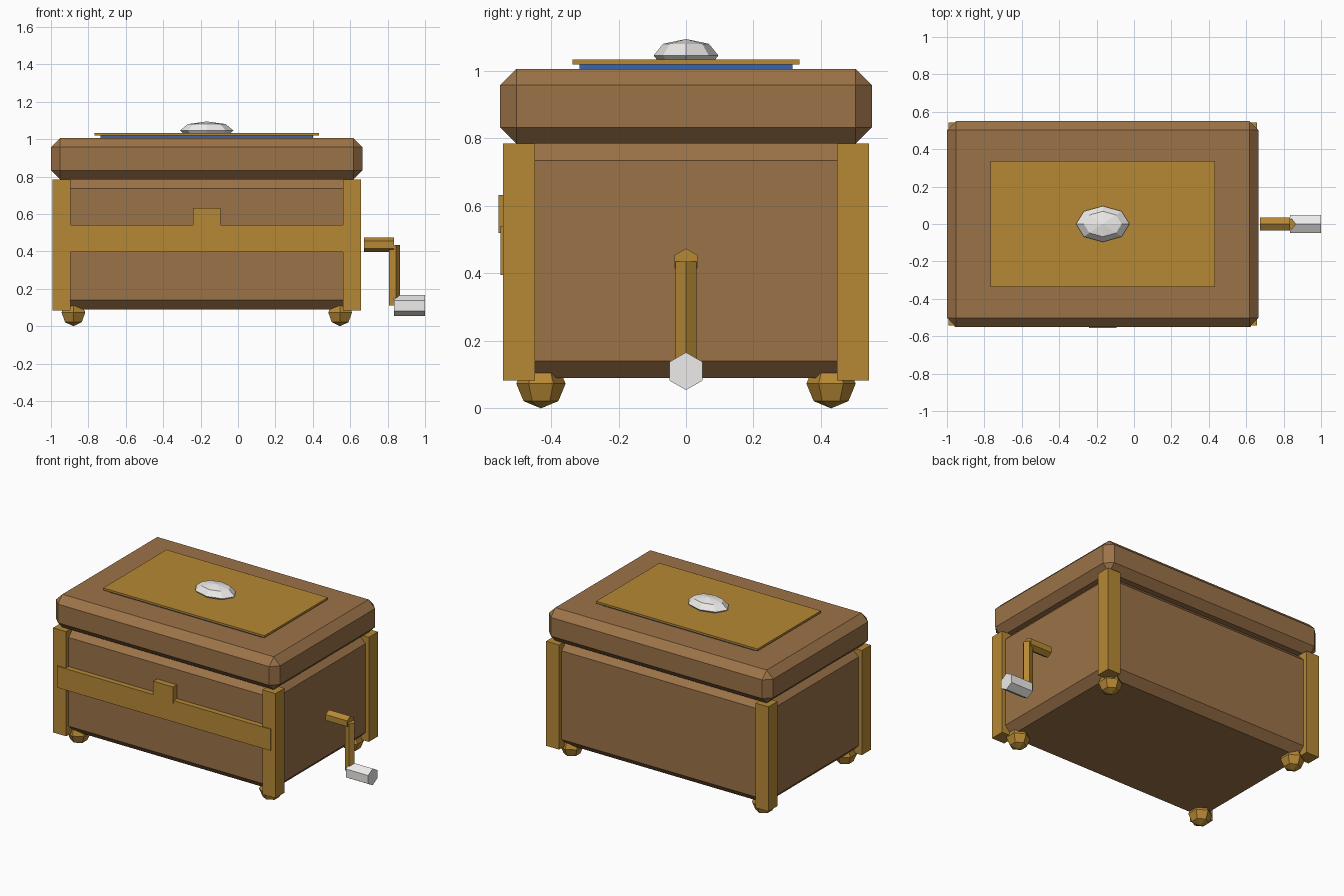
import bpy, bmesh
from math import pi
from mathutils import Matrix, Vector

if "Cube" in bpy.data.objects:
    bpy.data.objects.remove(bpy.data.objects["Cube"])


def material(name, r, g, b):
    m = bpy.data.materials.new(name)
    m.diffuse_color = (r, g, b, 1)
    m.use_nodes = True
    m.node_tree.nodes["Principled BSDF"].inputs["Base Color"].default_value = m.diffuse_color
    return m


WOOD = material("wood", 0.33, 0.17, 0.065)
BRASS = material("brass", 0.47, 0.25, 0.035)
BLUE = material("blue_enamel", 0.04, 0.13, 0.42)
PEARL = material("pearl", 0.85, 0.84, 0.82)


def finish(name, bm, mat):
    bmesh.ops.recalc_face_normals(bm, faces=bm.faces)
    mesh = bpy.data.meshes.new(name)
    bm.to_mesh(mesh)
    bm.free()
    mesh.materials.append(mat)
    ob = bpy.data.objects.new(name, mesh)
    bpy.context.collection.objects.link(ob)
    return ob


def box(name, lo, hi, mat, chamfer=0):
    lo, hi = Vector(lo), Vector(hi)
    bm = bmesh.new()
    bmesh.ops.create_cube(bm, size=1, matrix=Matrix.Translation((lo + hi) / 2)
                          @ Matrix.Diagonal((*(hi - lo), 1)))
    if chamfer:
        bmesh.ops.bevel(bm, geom=bm.edges[:], offset=chamfer, segments=1,
                        affect='EDGES', profile=0.5)
    return finish(name, bm, mat)


def ball(name, centre, radii, sides, turn, mat):
    """Faceted ball: half-circle profile of five points spun round z."""
    bm = bmesh.new()
    s = 0.5 ** 0.5
    profile = [(0, -1), (s, -s), (1, 0), (s, s), (0, 1)]
    verts = [bm.verts.new((r, 0, z)) for r, z in profile]
    edges = [bm.edges.new(pair) for pair in zip(verts, verts[1:])]
    bmesh.ops.spin(bm, geom=verts + edges, axis=(0, 0, 1), cent=(0, 0, 0),
                   angle=2 * pi, steps=sides)
    bmesh.ops.remove_doubles(bm, verts=bm.verts, dist=0.001)
    bm.transform(Matrix.Translation(centre) @ Matrix.Diagonal((*radii, 1))
                 @ Matrix.Rotation(turn, 4, 'Z'))
    return finish(name, bm, mat)


def rod(name, start, end, radius, sides, mat):
    """Prism along x or z; first corner points to +x (z rod) or +z (x rod)."""
    start, end = Vector(start), Vector(end)
    axis = end - start
    w = axis.normalized()
    u = Vector((0, 0, 1)) if abs(w.x) > 0.5 else Vector((1, 0, 0))
    v = w.cross(u)
    bm = bmesh.new()
    ring = []
    for i in range(sides):
        offset = Matrix.Rotation(2 * pi * i / sides, 3, w) @ u * radius
        ring.append(bm.verts.new(start + offset))
    face = bm.faces.new(ring)
    top = bmesh.ops.extrude_face_region(bm, geom=[face], use_keep_orig=True)
    bmesh.ops.translate(bm, vec=axis, verts=[
        g for g in top["geom"] if isinstance(g, bmesh.types.BMVert)])
    return finish(name, bm, mat)


CX = -0.167  # centre of the box in x

# Wooden case and lid with chamfered edges
box("case", (CX - 0.80, -0.515, 0.09), (CX + 0.80, 0.515, 0.785), WOOD, 0.05)
box("lid", (CX - 0.832, -0.551, 0.785), (CX + 0.832, 0.551, 1.006), WOOD, 0.048)

# Corner posts and ball feet
for sx, side in ((-1, "left"), (1, "right")):
    for sy, end in ((-1, "front"), (1, "back")):
        x, y = CX + sx * 0.777, sy * 0.495
        box(f"{end}_{side}_post", (x - 0.048, y - 0.048, 0.083),
            (x + 0.048, y + 0.048, 0.785), BRASS)
        ball(f"{end}_{side}_foot", (CX + sx * 0.713, sy * 0.43, 0.073),
             (0.073, 0.073, 0.073), 6, pi / 2, BRASS)

# Front band and clasp
box("front_band", (CX - 0.792, -0.55, 0.396), (CX + 0.792, -0.51, 0.54), BRASS)
box("clasp", (CX - 0.073, -0.556, 0.52), (CX + 0.073, -0.512, 0.633), BRASS)

# Lid inlay, plate and gem
box("lid_inlay", (CX - 0.567, -0.316, 1.0), (CX + 0.567, 0.316, 1.02), BLUE)
box("lid_plate", (CX - 0.599, -0.336, 1.02), (CX + 0.599, 0.336, 1.034), BRASS)
ball("lid_gem", (CX, 0, 1.046), (0.143, 0.096, 0.049), 8, 0, PEARL)

# Winding crank
rod("crank_axle", (0.674, 0, 0.435), (0.834, 0, 0.435), 0.039, 6, BRASS)
rod("crank_arm", (0.834, 0, 0.11), (0.834, 0, 0.435), 0.032, 5, BRASS)
rod("crank_grip", (0.834, 0, 0.11), (1.0, 0, 0.11), 0.056, 6, PEARL)
